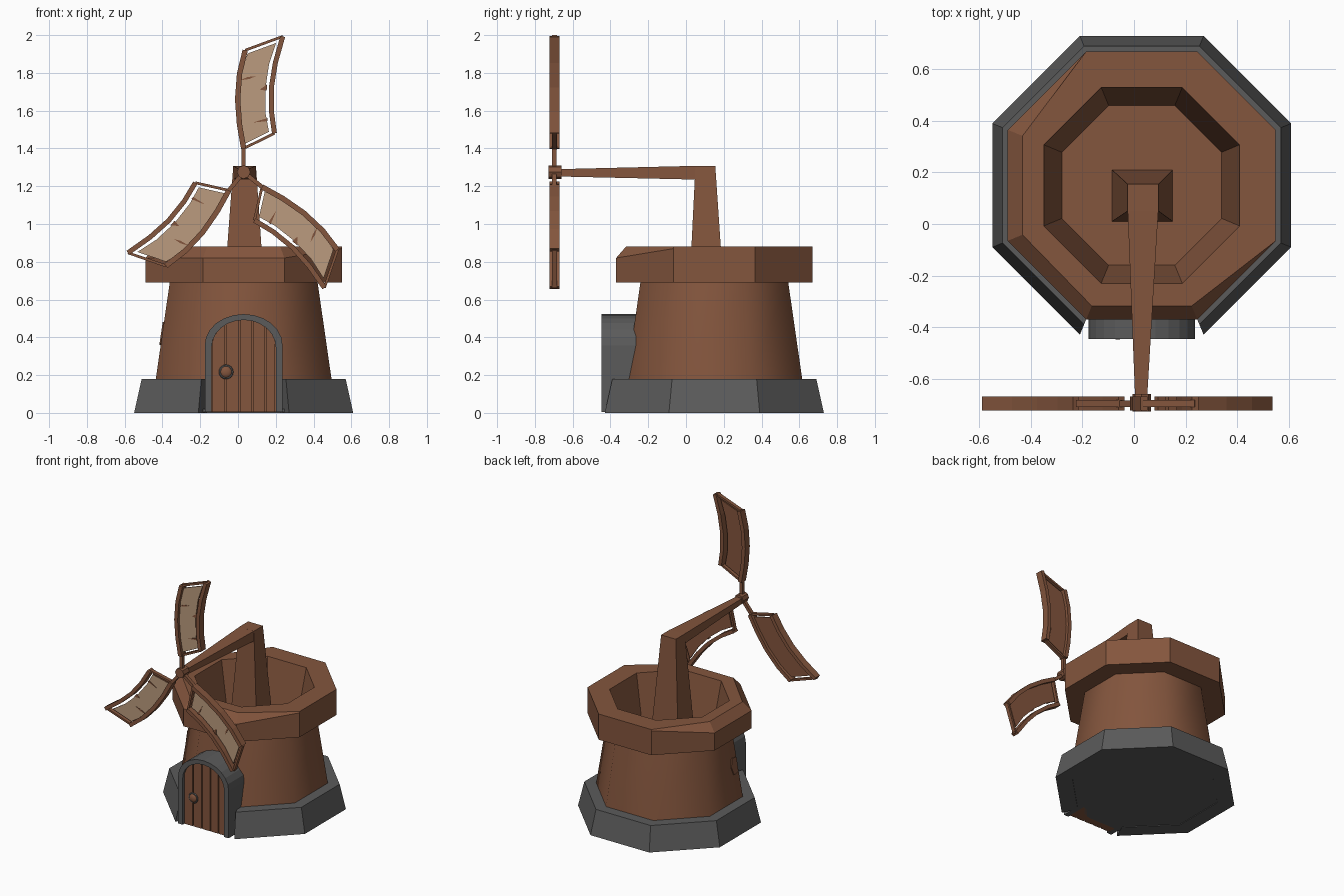
import bpy, bmesh, math
from mathutils import Vector, Matrix

if "Cube" in bpy.data.objects:
    bpy.data.objects.remove(bpy.data.objects["Cube"])

CX, CY = 0.03, 0.15          # tower axis
HUB = Vector((0.03, 1.275))  # sail hub in x, z


def material(name, rgb):
    m = bpy.data.materials.new(name)
    m.diffuse_color = (*rgb, 1)
    m.use_nodes = True
    m.node_tree.nodes["Principled BSDF"].inputs["Base Color"].default_value = m.diffuse_color
    return m


WOOD = material("brown_wood", (0.23, 0.092, 0.047))
STONE = material("grey_stone", (0.105, 0.105, 0.105))
CLOTH = material("tan_cloth", (0.50, 0.33, 0.21))


def finish(name, bm, *mats):
    bmesh.ops.recalc_face_normals(bm, faces=bm.faces)
    me = bpy.data.meshes.new(name)
    bm.to_mesh(me)
    bm.free()
    for m in mats:
        me.materials.append(m)
    ob = bpy.data.objects.new(name, me)
    bpy.context.collection.objects.link(ob)
    return ob


def loft(name, rings, mat, closed=True, loop_profile=False, caps=True):
    """Bridge a list of equally long point rings."""
    bm = bmesh.new()
    vs = [[bm.verts.new(p) for p in r] for r in rings]
    n, k = len(rings[0]), len(rings)
    for j in range(k if loop_profile else k - 1):
        a, b = vs[j], vs[(j + 1) % k]
        for i in range(n if closed else n - 1):
            bm.faces.new((a[i], a[(i + 1) % n], b[(i + 1) % n], b[i]))
    if loop_profile and not closed:      # end caps of an open ring
        bm.faces.new([r[0] for r in vs])
        bm.faces.new([r[-1] for r in vs])
    elif caps:
        bm.faces.new(vs[0])
        bm.faces.new(vs[-1])
    return finish(name, bm, mat)


def octagon(apothem, z):
    """Eight points from the front right corner round to the front left one."""
    r = apothem / math.cos(math.pi / 8)
    return [(CX + r * math.cos(a), CY + r * math.sin(a), z)
            for a in (math.radians(-67.5 + 45 * i) for i in range(8))]


def prism(name, outline, y0, y1, *mats):
    """Extrude an x, z outline along y; a second material goes on the front."""
    bm = bmesh.new()
    f = [bm.verts.new((x, y0, z)) for x, z in outline]
    b = [bm.verts.new((x, y1, z)) for x, z in outline]
    front = bm.faces.new(f)
    bm.faces.new(b)
    n = len(f)
    for i in range(n):
        bm.faces.new((f[i], f[(i + 1) % n], b[(i + 1) % n], b[i]))
    front.material_index = len(mats) - 1
    return finish(name, bm, *mats)


def ribbon(pts, width):
    """Outline of constant width round a polyline."""
    pts = [Vector(p) for p in pts]
    left, right = [], []
    for i, p in enumerate(pts):
        d = (pts[min(i + 1, len(pts) - 1)] - pts[max(i - 1, 0)]).normalized()
        nrm = Vector((-d.y, d.x)) * width / 2
        left.append(p + nrm)
        right.append(p - nrm)
    return left + right[::-1]


# stone footing, open at the doorway, and its floor
loft("stone_footing", [octagon(0.58, 0), octagon(0.54, 0.18),
                       octagon(0.44, 0.18), octagon(0.47, 0)],
     STONE, closed=False, loop_profile=True)
floor = octagon(0.575, 0.004)
floor[0] = (floor[0][0], -0.37, 0.004)
floor[-1] = (floor[-1][0], -0.37, 0.004)
loft("footing_floor", [floor, [(x, y, 0.02) for x, y, z in floor]], STONE)

# tower wall, smooth between its eight sides
tower = loft("tower_wall", [octagon(0.482, 0.01), octagon(0.465, 0.18),
                            octagon(0.39, 0.70)], WOOD, caps=False)
for p in tower.data.polygons:
    p.use_smooth = True

# overhanging rim with worn front and left edges, hollow inside
worn = [0.90, 1, 1, 1, 1, 0.89, 0.89, 0.90]
mid, top = [], []
for (x, y, z), w in zip(octagon(0.52, 0.88), worn):
    mid.append((x, y, 0.82 if w < 1 else 0.87))
    top.append((CX + (x - CX) * w, CY + (y - CY) * w, 0.88))
loft("tower_rim", [octagon(0.38, 0.69), octagon(0.52, 0.69), mid, top,
                   octagon(0.38, 0.88), octagon(0.31, 0.5)], WOOD, caps=False)
loft("tower_floor", [octagon(0.315, 0.48), octagon(0.315, 0.5)], WOOD)


# post and tapered arm that carry the sails
def rect_xy(x0, x1, y0, y1, z):
    return [(x0, y0, z), (x1, y0, z), (x1, y1, z), (x0, y1, z)]


loft("post", [rect_xy(-0.085, 0.15, 0.01, 0.21, 0.5),
              rect_xy(-0.025, 0.095, 0.05, 0.155, 1.308)], WOOD)


def rect_xz(x0, x1, z0, z1, y):
    return [(x0, y, z0), (x1, y, z0), (x1, y, z1), (x0, y, z1)]


loft("arm", [rect_xz(-0.025, 0.095, 1.235, 1.308, 0.06),
             rect_xz(0.005, 0.05, 1.252, 1.29, -0.69)], WOOD)
prism("hub", [(HUB.x + 0.036 * math.cos(i * math.pi / 4),
               HUB.y + 0.036 * math.sin(i * math.pi / 4)) for i in range(8)],
      -0.727, -0.66, WOOD)

# three sails: curved rails, cross bars and torn cloth
inner = [Vector(p) for p in ((0, 0.125), (-0.022, 0.25), (-0.032, 0.385),
                             (-0.022, 0.52), (0.008, 0.645))]
outer = [Vector(p) for p in ((0.163, 0.205), (0.147, 0.32), (0.147, 0.45),
                             (0.168, 0.58), (0.207, 0.718))]
cloth_a = [a.lerp(b, 0.06) for a, b in zip(inner, outer)]
cloth_b = [a.lerp(b, 0.82) for a, b in zip(inner, outer)]
for side in (cloth_a, cloth_b):
    side[0] += Vector((0, 0.022))
    side[-1] -= Vector((0, 0.022))
tears = [[(0.122, 0.43), (0.085, 0.437), (0.105, 0.45), (0.123, 0.465)],
         [(-0.022, 0.485), (0.03, 0.493), (0.065, 0.508), (0.02, 0.503)],
         [(0.125, 0.27), (0.05, 0.262), (0.09, 0.275), (0.125, 0.285)]]

for tag, deg in (("top", 0), ("left", 141), ("right", -129)):
    rot = Matrix.Rotation(math.radians(deg), 2)

    def place(pts):
        return [HUB + rot @ Vector(p) for p in pts]

    prism(f"{tag}_spoke", place(ribbon([(0, 0), (0, 0.14)], 0.022)),
          -0.71, -0.685, WOOD)
    prism(f"{tag}_inner_rail", place(ribbon(inner, 0.028)), -0.723, -0.67, WOOD)
    prism(f"{tag}_outer_rail", place(ribbon(outer, 0.026)), -0.723, -0.67, WOOD)
    for end, i in (("near", 0), ("far", -1)):
        prism(f"{tag}_{end}_bar", place(ribbon([inner[i], outer[i]], 0.014)),
              -0.71, -0.683, WOOD)
    prism(f"{tag}_cloth", place(cloth_a + cloth_b[::-1]),
          -0.702, -0.692, WOOD, CLOTH)
    for i, t in enumerate(tears):
        prism(f"{tag}_tear_{i}", place(t), -0.704, -0.701, WOOD)


# arched doorway
def arch(half, height, rise):
    pts = [(CX + half, 0.004)]
    pts += [(CX + half * math.cos(a), height - rise + rise * math.sin(a))
            for a in (math.pi * i / 12 for i in range(13))]
    return pts + [(CX - half, 0.004)]


prism("door_frame", arch(0.206, 0.523, 0.165) + arch(0.17, 0.492, 0.145)[::-1],
      -0.447, -0.22, STONE)
prism("door_backing", arch(0.172, 0.494, 0.146), -0.418, -0.24, WOOD)


# planks follow the arch at their upper ends
def arch_z(x):
    u = min(1, abs(x - CX) / 0.17)
    return 0.347 + 0.145 * math.sqrt(1 - u * u)


cuts = [-0.14, -0.068, 0.008, 0.078, 0.143, 0.2]
for i, (a, b) in enumerate(zip(cuts, cuts[1:])):
    a, b = a + 0.004, b - 0.004
    xs = [b + (a - b) * k / 4 for k in range(5)]
    prism(f"door_plank_{i}", [(a, 0.006), (b, 0.006)] +
          [(x, arch_z(x)) for x in xs], -0.43, -0.415, WOOD)

# door knob with its ring
bpy.ops.mesh.primitive_uv_sphere_add(segments=12, ring_count=8, radius=0.031,
                                     location=(-0.063, -0.433, 0.217))
knob = bpy.context.object
knob.name = "door_knob"
knob.scale.y = 0.5
knob.data.materials.append(WOOD)
bpy.ops.object.shade_smooth()
bpy.ops.mesh.primitive_torus_add(major_segments=16, minor_segments=6,
                                 major_radius=0.033, minor_radius=0.006,
                                 location=(-0.063, -0.432, 0.217),
                                 rotation=(math.pi / 2, 0, 0))
bpy.context.object.name = "knob_ring"
bpy.context.object.data.materials.append(STONE)

# chipped patch on the left wall
patch = [(-0.02, 0.37), (0.03, 0.36), (0.05, 0.42), (0.03, 0.48), (-0.02, 0.47)]
loft("wall_patch", [[(CX - 0.465 + (z - 0.18) * 0.147 + d, y, z)
                     for y, z in patch] for d in (-0.008, 0.01)], WOOD)
